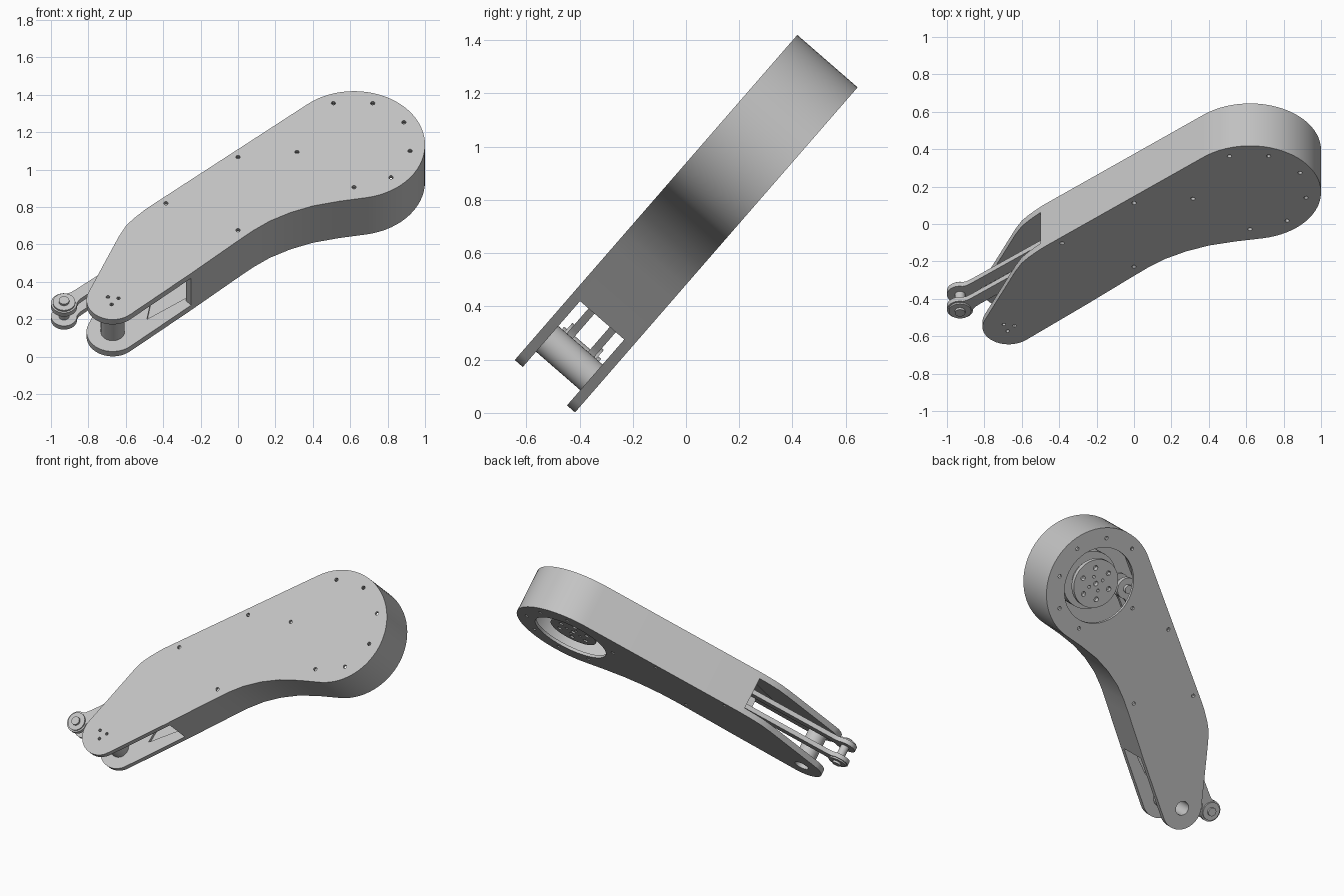
import bpy, bmesh
from math import cos, sin, radians, pi, atan2, hypot
from mathutils import Matrix, Vector

cube = bpy.data.objects.get("Cube")
if cube:
    bpy.data.objects.remove(cube, do_unlink=True)

grey = bpy.data.materials.new("machined_grey")
grey.use_nodes = True
colour = (0.55, 0.55, 0.55, 1)
grey.diffuse_color = colour
grey.node_tree.nodes["Principled BSDF"].inputs["Base Color"].default_value = colour

# The arm is drawn flat, then tilted up about the x axis
TILT = Matrix.Translation((0, 0, 0.71)) @ Matrix.Rotation(radians(49), 4, 'X')
HUB, PIVOT = (0.62, 0.43), (-0.67, -0.668)
ROD_END, ROD_CRANK = (-0.93, -0.62), (0.36, 0.475)


def arc(c, r, a0, a1, n):
    steps = [radians(a0 + (a1 - a0) * i / n) for i in range(n + 1)]
    return [(c[0] + r * cos(a), c[1] + r * sin(a)) for a in steps]


def circle(c, r, n=32):
    return arc(c, r, 0, 360, n)[:-1]


def ring(c, r, n, hole, start=0):
    return [circle(p, hole, 12) for p in arc(c, r, start, start + 360, n)[:-1]]


def prism(name, loops, w0, w1):
    """Extrude an outline (first loop) with holes (other loops)."""
    bm = bmesh.new()
    edges = []
    for loop in loops:
        vs = [bm.verts.new((x, y, w0)) for x, y in loop]
        edges += [bm.edges.new((a, b)) for a, b in zip(vs, vs[1:] + vs[:1])]
    bmesh.ops.triangle_fill(bm, use_beauty=True, edges=edges)
    moved = bmesh.ops.extrude_face_region(bm, geom=bm.faces[:])["geom"]
    bmesh.ops.translate(bm, vec=(0, 0, w1 - w0),
                        verts=[g for g in moved if isinstance(g, bmesh.types.BMVert)])
    bmesh.ops.recalc_face_normals(bm, faces=bm.faces[:])
    bm.transform(TILT)
    mesh = bpy.data.meshes.new(name)
    bm.to_mesh(mesh)
    bm.free()
    mesh.materials.append(grey)
    obj = bpy.data.objects.new(name, mesh)
    bpy.context.collection.objects.link(obj)
    bpy.ops.object.select_all(action='DESELECT')
    obj.select_set(True)
    bpy.context.view_layer.objects.active = obj
    bpy.ops.object.shade_smooth_by_angle(angle=radians(30))
    return obj


def inset(path, d):
    """Offset an open anticlockwise path towards its inside."""
    out = []
    for i, p in enumerate(path):
        a, b = path[max(i - 1, 0)], path[min(i + 1, len(path) - 1)]
        t = Vector((b[0] - a[0], b[1] - a[1])).normalized()
        out.append((p[0] - t.y * d, p[1] + t.x * d))
    return out


# Arm outline: closed part with a side wall, then the open fork
walled = [(-0.25, -0.48), (0, -0.25), (0.08, -0.178), (0.17, -0.11), (0.28, -0.05),
          (0.40, -0.003), (0.54, 0.03)]
walled += arc(HUB, 0.38, -80, 131, 40) + [(-0.47, -0.005), (-0.5, -0.032)]
fork = [(-0.56, -0.095), (-0.6, -0.145), (-0.635, -0.215)] + arc(PIVOT, 0.14, 158, 313, 24)
outline = walled + fork

# Screw holes shared by both covers
screws = [(0.72, 0.725), (0.51, 0.725), (0.887, 0.59), (0.92, 0.387), (0.818, 0.2),
          (0.62, 0.13), (0.315, 0.379), (0, 0.343), (-0.385, 0.016), (0, -0.175)]
screw_holes = [circle(p, 0.012, 12) for p in screws]

# Covers and side wall
prism("front_cover", [outline] + screw_holes + ring(PIVOT, 0.033, 3, 0.01, 20), 0.13, 0.15)
prism("back_cover", [outline, circle(HUB, 0.25, 48), circle(PIVOT, 0.046)] + screw_holes,
      -0.15, -0.13)
prism("side_wall", [walled + inset(walled, 0.04)[::-1]], -0.13, 0.13)

# Thicker fork cheeks with a pocket edge on the inner side
cheek = [walled[-1]] + fork + [(-0.25, -0.48), (-0.28, -0.43), (-0.487, -0.58), (-0.4, -0.05)]
prism("front_fork_cheek", [cheek] + ring(PIVOT, 0.033, 3, 0.01, 20), 0.11, 0.13)
prism("back_fork_cheek", [cheek, circle(PIVOT, 0.046)], -0.13, -0.11)

# Pivot tube between the cheeks, closed at the front end
prism("pivot_tube", [circle(PIVOT, 0.064), circle(PIVOT, 0.046)], -0.11, 0.07)
prism("pivot_cap", [circle(PIVOT, 0.064)] + ring(PIVOT, 0.033, 3, 0.01, 20), 0.07, 0.11)

# Motor and drive hub behind the round opening
prism("motor_body", [circle(HUB, 0.19, 48)], -0.03, 0.13)
prism("hub_neck", [circle(HUB, 0.13)], -0.08, -0.03)
prism("drive_hub", [circle(HUB, 0.16, 48), circle(HUB, 0.016, 16)]
      + ring(HUB, 0.105, 6, 0.016) + ring(HUB, 0.05, 4, 0.01, 45), -0.11, -0.08)

# Pair of push rods with rounded ends and narrower shanks
dx, dy = ROD_CRANK[0] - ROD_END[0], ROD_CRANK[1] - ROD_END[1]
length, angle = hypot(dx, dy), atan2(dy, dx)
half = [(0.055, -0.043), (0.075, -0.035), (0.11, -0.033)]
side = half + [(length - x, y) for x, y in reversed(half)]
rod = arc((0, 0), 0.07, 52, 308, 24) + side + arc((length, 0), 0.07, -128, 128, 24)
rod += [(x, -y) for x, y in reversed(side)]
rod = [(ROD_END[0] + x * cos(angle) - y * sin(angle),
        ROD_END[1] + x * sin(angle) + y * cos(angle)) for x, y in rod]
for label, s in (("front", 1), ("back", -1)):
    prism(label + "_push_rod", [rod], s * 0.038, s * 0.068)
    prism(label + "_rod_boss", [circle(ROD_END, 0.06)], s * 0.068, s * 0.078)

# Pins joining the rods
for label, p in (("outer", ROD_END), ("crank", ROD_CRANK)):
    prism(label + "_rod_pin", [circle(p, 0.028, 24)], -0.092, 0.092)
